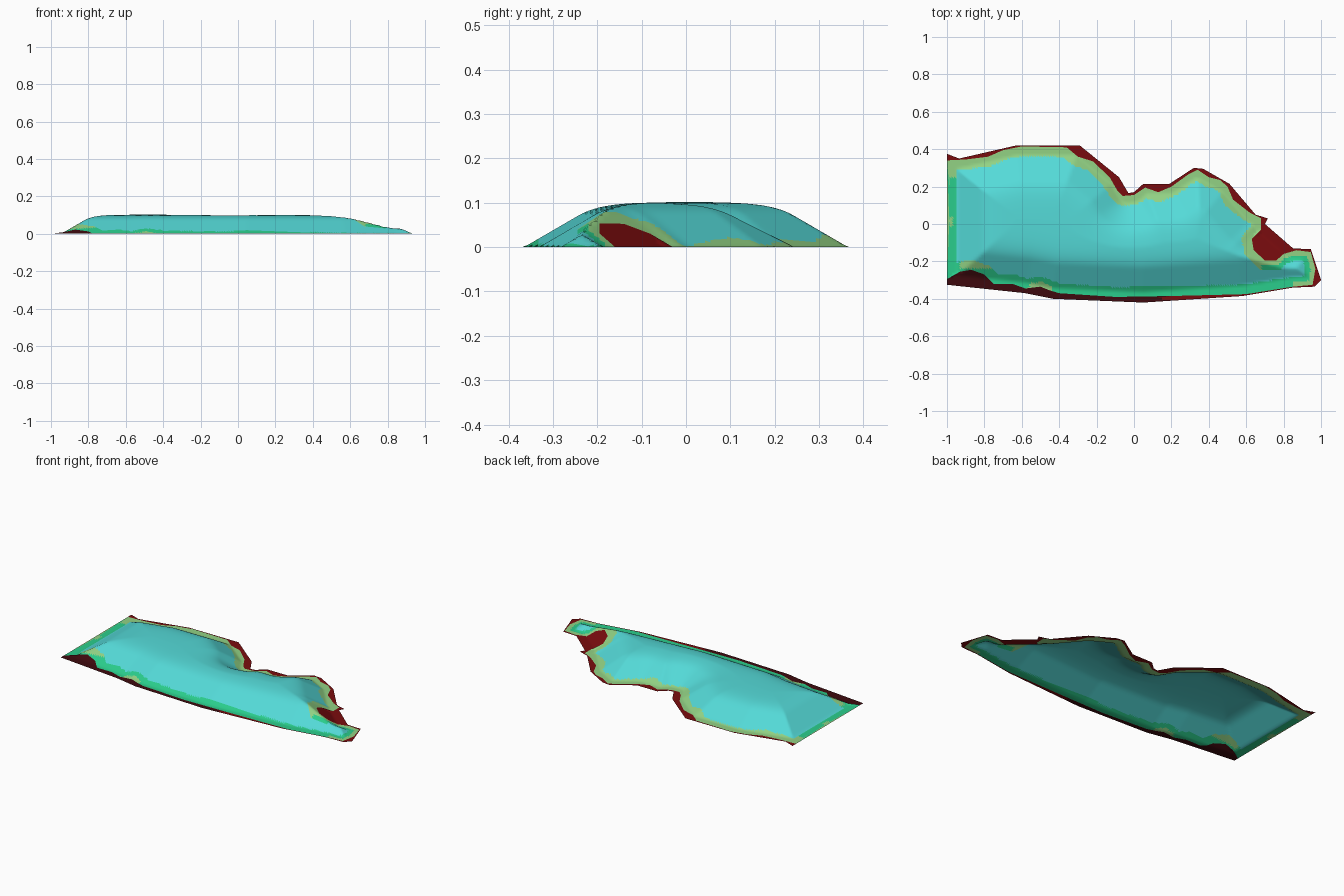
import bpy, math
from mathutils import Vector
from mathutils.geometry import delaunay_2d_cdt

if "Cube" in bpy.data.objects:
    bpy.data.objects.remove(bpy.data.objects["Cube"])

# Outer rim of the sheet, seen from above
RIM = [(-1, .375), (-.935, .35), (-.63, .42), (-.29, .42), (-.08, .25), (-.03, .165), (0, .17),
       (.05, .215), (.19, .215), (.32, .30), (.37, .295), (.51, .215), (.65, .05), (.715, .03),
       (.70, 0), (.85, -.13), (.945, -.135), (1, -.30), (.965, -.335), (.85, -.34), (.58, -.385),
       (.05, -.42), (-.43, -.40), (-.58, -.37), (-1, -.325)]
# Wavy edge between the red rim and the green shore
SHORE = [(-1, .34), (-.9, .345), (-.78, .36), (-.7, .395), (-.6, .415), (-.36, .41), (-.3, .36),
         (-.22, .335), (-.13, .25), (-.09, .18), (-.06, .15), (0, .155), (.06, .195), (.13, .17),
         (.2, .2), (.29, .265), (.34, .29), (.4, .25), (.46, .235), (.5, .2), (.53, .13), (.62, .06),
         (.68, .03), (.68, -.03), (.63, -.08), (.64, -.14), (.7, -.195), (.76, -.195), (.8, -.16),
         (.87, -.14), (.945, -.15), (.97, -.24), (.955, -.325), (.85, -.335), (.6, -.375), (.2, -.385),
         (-.1, -.39), (-.4, -.37), (-.45, -.355), (-.5, -.335), (-.58, -.345), (-.65, -.32),
         (-.75, -.32), (-.8, -.27), (-.87, -.245), (-.93, -.255), (-1, -.295)]
STEP = 0.0125


def inside(x, y, poly):
    hit = False
    for (ax, ay), (bx, by) in zip(poly, poly[1:] + poly[:1]):
        if (ay > y) != (by > y) and x < ax + (y - ay) * (bx - ax) / (by - ay):
            hit = not hit
    return hit


def distance(x, y, poly):
    best = 9.0
    for (ax, ay), (bx, by) in zip(poly, poly[1:] + poly[:1]):
        dx, dy = bx - ax, by - ay
        t = max(0, min(1, ((x - ax) * dx + (y - ay) * dy) / (dx * dx + dy * dy)))
        best = min(best, (x - ax - t * dx) ** 2 + (y - ay - t * dy) ** 2)
    return math.sqrt(best)


def height(x, y):
    # flat rim, straight bank, softly rounded plateau
    t = max(0, (distance(x, y, RIM) - .055) * .57 / .1)
    if t > .7:
        t = .7 + .3 * (1 - math.exp(-(t - .7) / .3))
    return .102 * t


def material(name, rgb):
    m = bpy.data.materials.new(name)
    m.diffuse_color = [((c / 255 + .055) / 1.055) ** 2.4 for c in rgb] + [1]
    m.use_nodes = True
    m.node_tree.nodes["Principled BSDF"].inputs["Base Color"].default_value = m.diffuse_color
    return m


def colour(x, y):
    if not inside(x, y, SHORE):
        return 4 if y < -.15 and x < .15 else 3
    d = distance(x, y, SHORE)
    if d > .052:
        return 0
    if x > .68:                                   # pointed end: green ringed by light green
        return 1 if d > .025 or y < -.31 and x < .85 else 2
    if y < -.24 and x < .6 or y < -.28:           # front shore
        return 2 if -.56 < x < -.44 and d < .025 else 1
    if x < -.93 and y < .25:                      # left shore
        return 2 if abs(y - .01) < .025 and d < .03 else 1
    return 2


# Terrain sheet: triangulated grid held to the rim and shore lines
pts, edges = [], []
for poly in (RIM, SHORE):
    n0, n = len(pts), len(poly)
    pts += [Vector(p) for p in poly]
    edges += [(n0 + i, n0 + (i + 1) % n) for i in range(n)]
for i in range(1, int(2 / STEP)):
    for j in range(int(.84 / STEP) + 1):
        x, y = -1 + i * STEP, -.42 + j * STEP
        if inside(x, y, RIM):
            pts.append(Vector((x, y)))
v2, _, tris, *_ = delaunay_2d_cdt(pts, edges, [], 0, 1e-5)

faces, slots = [], []
for t in tris:
    c = (v2[t[0]] + v2[t[1]] + v2[t[2]]) / 3
    if inside(c.x, c.y, RIM):
        faces.append(list(t))
        slots.append(colour(c.x, c.y))
mesh = bpy.data.meshes.new("terrain_sheet")
mesh.from_pydata([(v.x, v.y, height(v.x, v.y)) for v in v2], [], faces)
for name, rgb in (("plateau cyan", (84, 218, 216)), ("shore green", (42, 206, 140)),
                  ("pale green", (146, 210, 132)), ("rim red", (122, 12, 14)),
                  ("rim maroon", (62, 10, 14))):
    mesh.materials.append(material(name, rgb))
for p, s in zip(mesh.polygons, slots):
    p.material_index = s
    p.use_smooth = True
mesh.update()
sheet = bpy.data.objects.new("terrain_sheet", mesh)
bpy.context.collection.objects.link(sheet)
